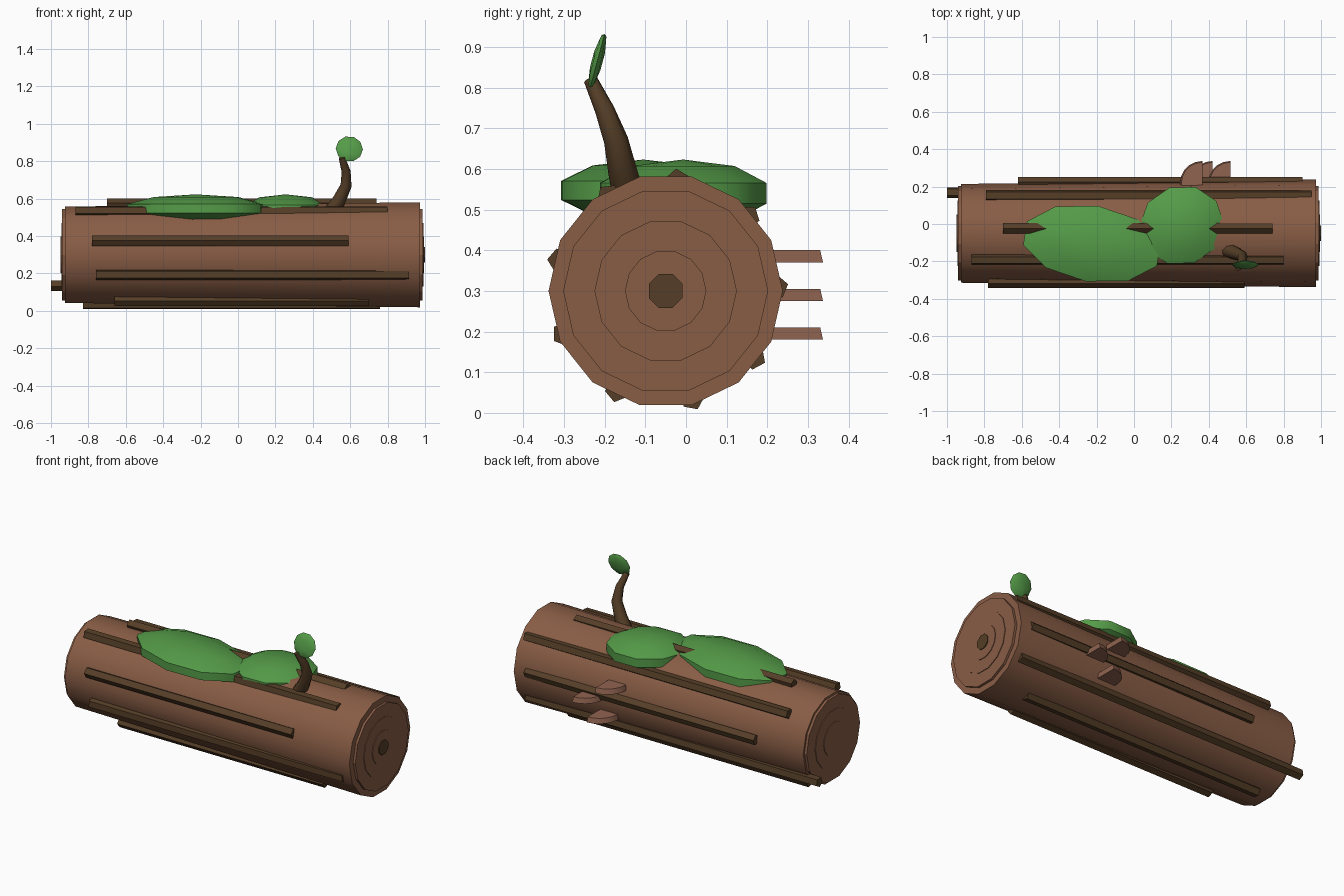
import bpy, bmesh, math
from mathutils import Vector, Matrix

cube = bpy.data.objects.get("Cube")
if cube:
    bpy.data.objects.remove(cube, do_unlink=True)


def material(name, rgb):
    m = bpy.data.materials.new(name)
    m.use_nodes = True
    m.diffuse_color = (*rgb, 1)
    m.node_tree.nodes["Principled BSDF"].inputs["Base Color"].default_value = (*rgb, 1)
    return m


BARK = material("bark_brown", (0.25, 0.11, 0.06))
DARK = material("dark_bark", (0.09, 0.048, 0.02))
MOSS = material("moss_green", (0.09, 0.33, 0.065))
SHELF = material("fungus_tan", (0.28, 0.125, 0.08))

CY, CZ = -0.05, 0.30  # axis of the log
ALONG_X = Matrix.Rotation(math.pi / 2, 4, "Y")


def finish(name, bm, mat, smooth=None):
    bmesh.ops.recalc_face_normals(bm, faces=bm.faces)
    mesh = bpy.data.meshes.new(name)
    bm.to_mesh(mesh)
    bm.free()
    mesh.materials.append(mat)
    ob = bpy.data.objects.new(name, mesh)
    bpy.context.collection.objects.link(ob)
    if smooth:
        bpy.ops.object.select_all(action="DESELECT")
        ob.select_set(True)
        bpy.context.view_layer.objects.active = ob
        bpy.ops.object.shade_smooth_by_angle(angle=math.radians(smooth))
    return ob


def rod(name, x0, x1, r0, r1, sides, mat, y=CY, z=CZ, spin=0.0, smooth=None):
    """Tapered prism lying along x, with a corner at the spin angle."""
    bm = bmesh.new()
    bmesh.ops.create_cone(bm, cap_ends=True, segments=sides, radius1=r0, radius2=r1, depth=x1 - x0)
    place = Matrix.Translation(((x0 + x1) / 2, y, z)) @ Matrix.Rotation(spin, 4, "X") @ ALONG_X
    # turn the first corner onto +y before laying the prism down
    first = min(bm.verts, key=lambda v: (v.co.z, abs(math.atan2(v.co.y, v.co.x) - math.pi / 2)))
    turn = math.pi / 2 - math.atan2(first.co.y, first.co.x)
    bm.transform(place @ Matrix.Rotation(turn, 4, "Z"))
    return finish(name, bm, mat, smooth)


def blob(name, center, size, turn, mat, segments=10, rings=5, smooth=60):
    bm = bmesh.new()
    bmesh.ops.create_uvsphere(bm, u_segments=segments, v_segments=rings, radius=1)
    bm.transform(Matrix.Translation(center) @ turn @ Matrix.Diagonal((*size, 1)))
    return finish(name, bm, mat, smooth)


# Log trunk and the stepped growth rings on both ends
rod("log_trunk", -0.925, 0.973, 0.264, 0.288, 14, BARK, smooth=40)
for i, radius in enumerate((0.252, 0.175, 0.1)):
    step = 0.004 * i
    rod(f"left_end_ring_{i + 1}", -0.94 - step, -0.9, radius, radius, 14, BARK)
    rod(f"right_end_ring_{i + 1}", 0.9, 0.987 + step, radius, radius, 14, BARK)
rod("right_heartwood", 0.9, 1.0, 0.045, 0.045, 8, DARK, spin=math.pi / 8)

# Bark ridges: angle around the log, start and end along it
ridges = [
    (84, -0.70, 0.74), (42, -0.79, 0.95), (2, -0.62, 0.90),
    (-37, -1.0, 0.93), (-76, -0.83, 0.76), (-116, -0.66, 0.70),
    (-157, -0.76, 0.915), (164, -0.78, 0.59), (121, -0.87, 0.80),
]
for i, (deg, x0, x1) in enumerate(ridges):
    a = math.radians(deg)
    rod(f"bark_ridge_{i + 1}", x0, x1, 0.03, 0.03, 5, DARK,
        y=CY + 0.272 * math.cos(a), z=CZ + 0.272 * math.sin(a), spin=a + 0.2)

# Moss cushions on top
blob("large_moss", (-0.225, -0.105, 0.547), (0.40, 0.215, 0.076),
     Matrix.Rotation(math.radians(-9), 4, "Z"), MOSS)
blob("small_moss", (0.255, -0.007, 0.54), (0.24, 0.223, 0.083),
     Matrix.Rotation(math.radians(18), 4, "Z"), MOSS)

# Shelf fungi: half discs set into the back of the log
for i, (x, z) in enumerate(((0.365, 0.385), (0.515, 0.29), (0.42, 0.195))):
    bm = bmesh.new()
    bmesh.ops.create_cone(bm, cap_ends=True, segments=20, radius1=0.119, radius2=0.112, depth=0.03)
    cut = bmesh.ops.bisect_plane(bm, geom=bm.verts[:] + bm.edges[:] + bm.faces[:],
                                 plane_co=(0, 0, 0), plane_no=(1, 0, 0), clear_outer=True)
    bmesh.ops.holes_fill(bm, edges=[e for e in bm.edges if e.is_boundary])
    bm.transform(Matrix.Translation((x, 0.218, z)))
    finish(f"shelf_fungus_{i + 1}", bm, SHELF, 30)

# Curved twig: rings of corners swept along a tapering path
path = [(0.485, -0.135, 0.51, 0.042), (0.54, -0.155, 0.59, 0.036), (0.578, -0.172, 0.67, 0.030),
        (0.578, -0.20, 0.745, 0.024), (0.555, -0.235, 0.82, 0.017)]
points = [Vector(p[:3]) for p in path]
bm = bmesh.new()
loops = []
for i, (p, row) in enumerate(zip(points, path)):
    along = points[min(i + 1, len(points) - 1)] - points[max(i - 1, 0)]
    side = along.cross(Vector((0, 1, 0))).normalized()
    other = along.cross(side).normalized()
    angles = [math.tau * k / 8 for k in range(8)]
    loops.append([bm.verts.new(p + row[3] * (side * math.cos(a) + other * math.sin(a))) for a in angles])
for low, high in zip(loops, loops[1:]):
    for k in range(8):
        n = (k + 1) % 8
        bm.faces.new((low[k], low[n], high[n], high[k]))
bm.faces.new(loops[0])
bm.faces.new(loops[-1])
finish("twig", bm, DARK, 50)

# Leaf at the twig tip, a thin blob leaning back
lean = Matrix.Rotation(math.radians(-15), 4, "X") @ Matrix.Rotation(math.radians(20), 4, "Y")
blob("twig_leaf", (0.595, -0.218, 0.866), (0.073, 0.014, 0.07), lean, MOSS, 8, 5)
